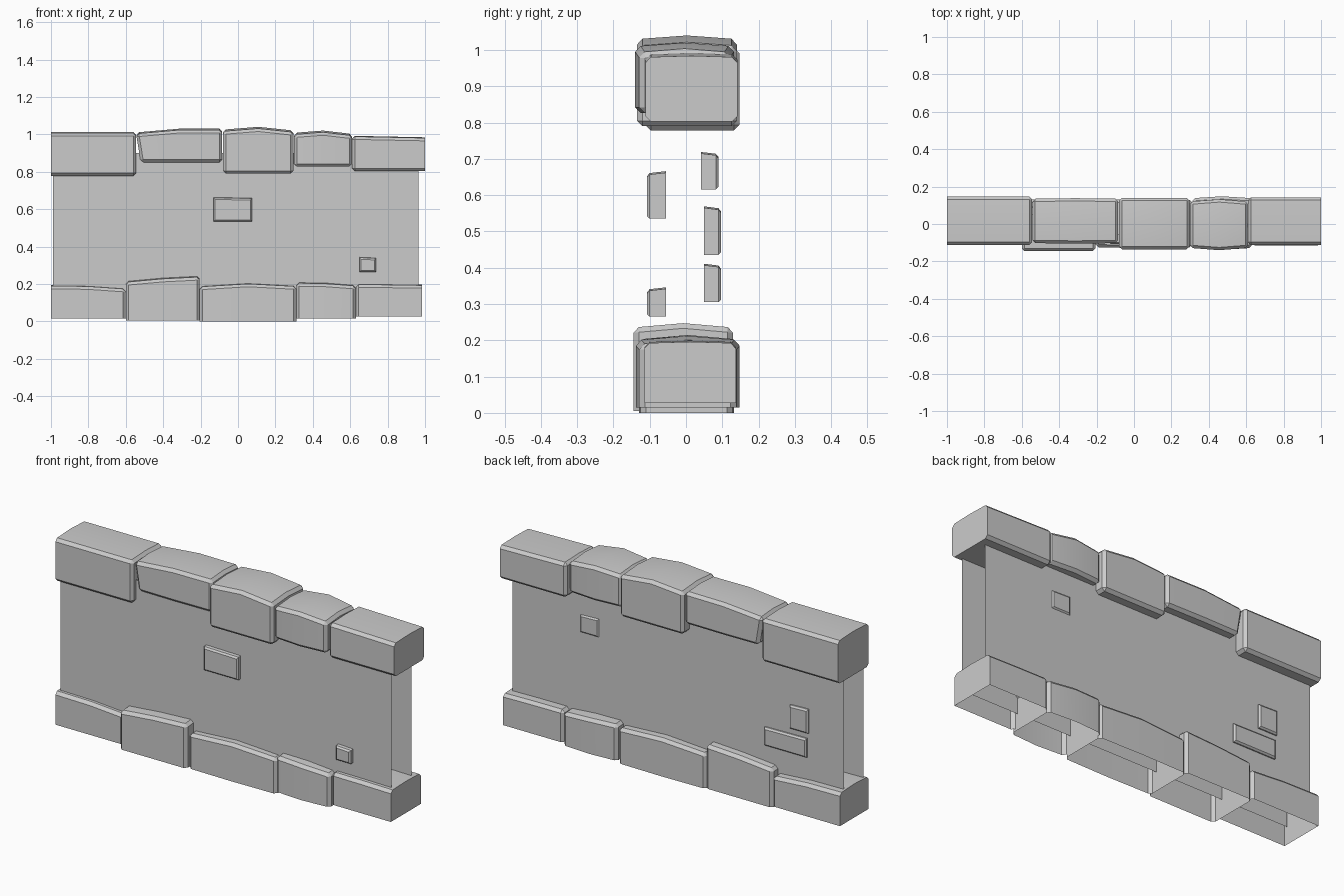
import bpy, bmesh, math

if "Cube" in bpy.data.objects:
    bpy.data.objects.remove(bpy.data.objects["Cube"])


def finish(name, bm):
    bmesh.ops.recalc_face_normals(bm, faces=bm.faces[:])
    me = bpy.data.meshes.new(name)
    bm.to_mesh(me)
    bm.free()
    ob = bpy.data.objects.new(name, me)
    bpy.context.collection.objects.link(ob)
    bpy.ops.object.select_all(action='DESELECT')
    ob.select_set(True)
    bpy.context.view_layer.objects.active = ob
    bpy.ops.object.shade_smooth_by_angle(angle=math.radians(25))
    return ob


def stone(name, x0, x1, y0, y1, zb, zl, zm, zr, ridge=0.0, bulge=0.0,
          lean=0.0, open_bottom=False):
    """Block lofted through three cross-sections, with chamfered inner edges."""
    bm = bmesh.new()
    rings = []
    for x, zt, out, low in ((x0, zl, 0, lean), ((x0 + x1) / 2, zm, bulge, 0),
                            (x1, zr, 0, 0)):
        a, b = y0 - out, y1 + out
        pts = ((x + low, a, zb), (x + low, b, zb), (x, b, zt - ridge),
               (x, (a + b) / 2, zt), (x, a, zt - ridge))
        rings.append([bm.verts.new(p) for p in pts])
    for r, s in zip(rings, rings[1:]):
        for i in range(1 if open_bottom else 0, 5):
            j = (i + 1) % 5
            bm.faces.new((r[i], r[j], s[j], s[i]))
    bm.faces.new(rings[0])
    bm.faces.new(rings[-1][::-1])
    bmesh.ops.recalc_face_normals(bm, faces=bm.faces[:])

    # The outer ends of the wall stay sharp
    def outer(e):
        return all(abs(v.co.x) > 0.97 for v in e.verts)
    edges = [e for e in bm.edges if len(e.link_faces) == 2
             and e.calc_face_angle() > 0.9 and not outer(e)]
    bmesh.ops.bevel(bm, geom=edges, offset=0.015, offset_type='OFFSET',
                    segments=1, affect='EDGES', clamp_overlap=True)
    return finish(name, bm)


def brick(name, x0, x1, z0, z1, y_in, y_out):
    """Small facing brick, open at the back, chamfered around its face."""
    bm = bmesh.new()
    back, face = [[bm.verts.new((x, y, z)) for x, z in
                   ((x0, z0), (x1, z0), (x1, z1 + s - 0.004), (x0, z1 + s))]
                  for y, s in ((y_in, 0.006), (y_out, 0.0))]
    front = bm.faces.new(face)
    for i in range(4):
        j = (i + 1) % 4
        bm.faces.new((back[i], back[j], face[j], face[i]))
    bmesh.ops.recalc_face_normals(bm, faces=bm.faces[:])
    bmesh.ops.bevel(bm, geom=list(front.edges), offset=0.008, segments=1,
                    affect='EDGES', offset_type='OFFSET')
    return finish(name, bm)


# Plain wall faces: two open sheets
for name, y in (("wall_front", -0.083), ("wall_back", 0.083)):
    bm = bmesh.new()
    c = [(-0.99, 0.1), (0.965, 0.1), (0.965, 0.9), (-0.99, 0.9)]
    if y > 0:
        c.reverse()
    f = bm.faces.new([bm.verts.new((x, y, z)) for x, z in c])
    me = bpy.data.meshes.new(name)
    bm.to_mesh(me)
    bm.free()
    bpy.context.collection.objects.link(bpy.data.objects.new(name, me))

# Cap stones: x0, x1, y0, y1, bottom, top left/mid/right, ridge, bulge, lean
caps = [
    (-1.0, -0.545, -0.112, 0.147, 0.778, 1.012, 1.012, 1.012, 0.006, 0, 0),
    (-0.545, -0.085, -0.102, 0.135, 0.85, 1.01, 1.03, 1.03, 0.008, 0.003, 0.025),
    (-0.08, 0.297, -0.135, 0.14, 0.79, 1.025, 1.04, 1.02, 0.01, 0, 0),
    (0.30, 0.61, -0.128, 0.12, 0.827, 1.008, 1.02, 1.002, 0.01, 0.012, 0),
    (0.61, 1.0, -0.112, 0.142, 0.803, 0.992, 0.988, 0.984, 0.004, 0, 0),
]
for i, c in enumerate(caps):
    stone(f"cap_stone_{i + 1}", *c)

# Base stones, open underneath
bases = [
    (-1.0, -0.6, -0.112, 0.13, 0.015, 0.195, 0.192, 0.178, 0.006, 0),
    (-0.6, -0.205, -0.145, 0.13, 0.005, 0.22, 0.238, 0.248, 0.012, 0),
    (-0.205, 0.312, -0.125, 0.128, 0.0, 0.19, 0.206, 0.192, 0.006, 0.004),
    (0.312, 0.63, -0.128, 0.138, 0.015, 0.215, 0.212, 0.2, 0.012, 0.01),
    (0.63, 0.983, -0.115, 0.138, 0.027, 0.2, 0.199, 0.196, 0.004, 0),
]
for i, b in enumerate(bases):
    stone(f"base_stone_{i + 1}", *b, open_bottom=True)

# Facing bricks poking out of the front and back
brick("front_brick_large", -0.13, 0.074, 0.535, 0.66, -0.055, -0.108)
brick("front_brick_small", 0.65, 0.737, 0.265, 0.34, -0.055, -0.108)
brick("back_brick_high", 0.455, 0.565, 0.615, 0.713, 0.041, 0.09)
brick("back_brick_tall", -0.785, -0.675, 0.435, 0.563, 0.05, 0.097)
brick("back_brick_wide", -0.775, -0.525, 0.305, 0.405, 0.05, 0.097)
